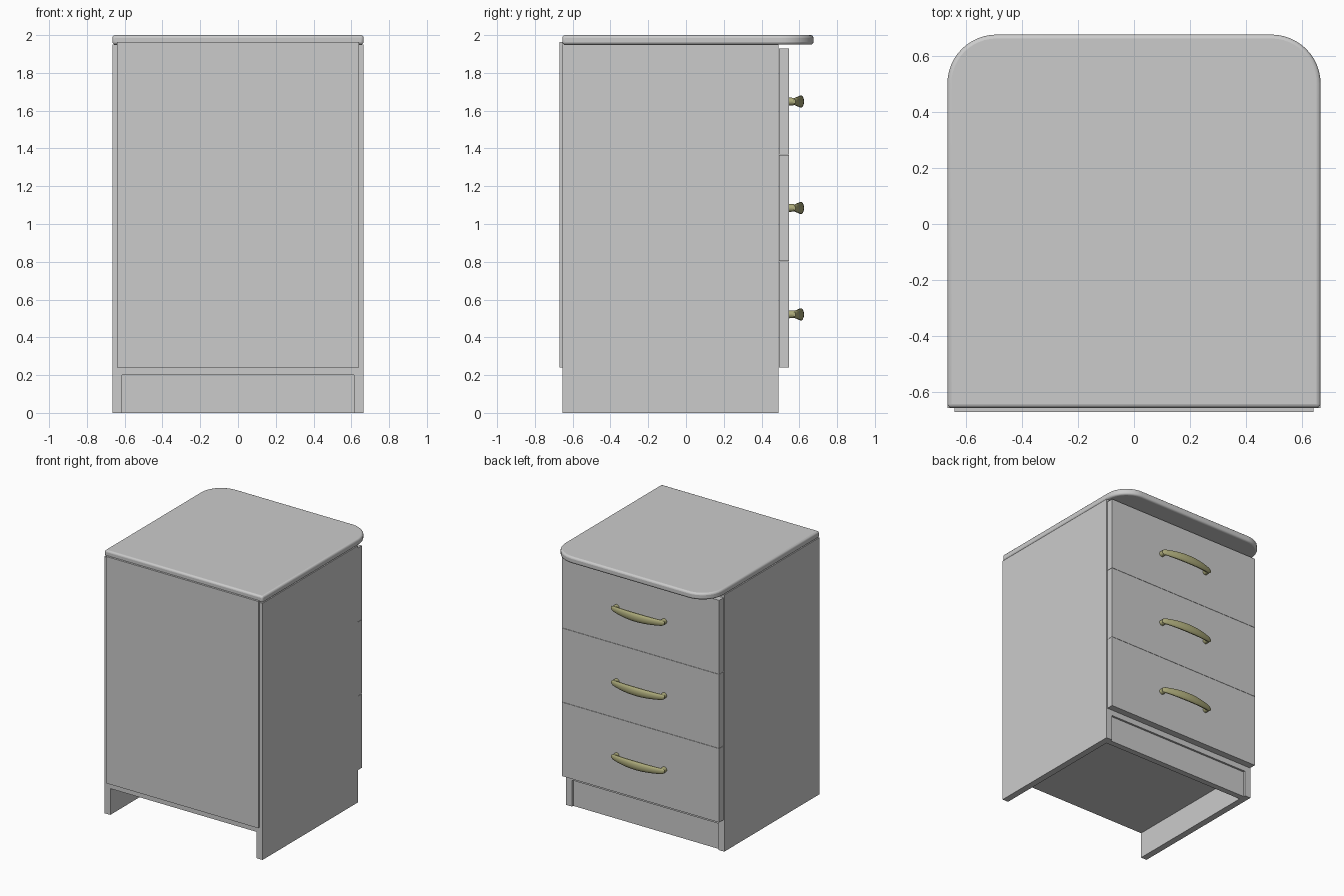
import bpy, bmesh, math
from mathutils import Matrix

old = bpy.data.objects.get("Cube")
if old:
    bpy.data.objects.remove(old, do_unlink=True)


def material(name, colour):
    m = bpy.data.materials.new(name)
    m.use_nodes = True
    m.diffuse_color = (*colour, 1)
    m.node_tree.nodes["Principled BSDF"].inputs["Base Color"].default_value = (*colour, 1)
    return m


GREY = material("light grey", (0.6, 0.6, 0.6))
BRASS = material("pale brass", (0.42, 0.41, 0.2))


def add_object(name, bm, mat):
    mesh = bpy.data.meshes.new(name)
    bmesh.ops.recalc_face_normals(bm, faces=bm.faces)
    bm.to_mesh(mesh)
    bm.free()
    mesh.materials.append(mat)
    ob = bpy.data.objects.new(name, mesh)
    bpy.context.collection.objects.link(ob)
    return ob


def smooth(ob, angle=40):
    bpy.ops.object.select_all(action='DESELECT')
    ob.select_set(True)
    bpy.context.view_layer.objects.active = ob
    bpy.ops.object.shade_smooth_by_angle(angle=math.radians(angle))


def box(name, x, y, z):
    bm = bmesh.new()
    bmesh.ops.create_cube(bm, size=1)
    for v in bm.verts:
        for i, (lo, hi) in enumerate((x, y, z)):
            v.co[i] = hi if v.co[i] > 0 else lo
    return add_object(name, bm, GREY)


# Carcass
W, T, BACK, FRONT = 0.665, 0.05, -0.655, 0.49
IN = W - T
box("right_side", (-W, -IN), (BACK, FRONT), (0, 1.95))
box("left_side", (IN, W), (BACK, FRONT), (0, 1.95))
box("bottom_panel", (-IN, IN), (BACK, FRONT), (0.2, 0.25))
box("plinth", (-IN, IN), (0.43, 0.475), (0, 0.2))
box("back_panel", (-0.64, 0.64), (-0.67, BACK), (0.24, 1.963))

# Worktop with two rounded corners and softened edges
R = 0.175
outline = [(-W, BACK), (W, BACK)]
for side, start in ((1, 0), (-1, 90)):
    for i in range(13):
        a = math.radians(start + i * 7.5)
        outline.append((side * (W - R) + R * math.cos(a), 0.675 - R + R * math.sin(a)))
bm = bmesh.new()
face = bm.faces.new([bm.verts.new((x, y, 1.95)) for x, y in outline])
top = bmesh.ops.extrude_face_region(bm, geom=[face])["geom"]
for v in top:
    if isinstance(v, bmesh.types.BMVert):
        v.co.z = 2.0
worktop = add_object("worktop", bm, GREY)
bevel = worktop.modifiers.new("edge rounding", 'BEVEL')
bevel.width, bevel.segments = 0.014, 3
bevel.limit_method, bevel.angle_limit = 'ANGLE', math.radians(60)
smooth(worktop)


# Bow handle: swept oval bar on two round feet
def handle(name, z):
    bm = bmesh.new()
    rings, steps, sides = [], 24, 14
    for i in range(steps + 1):
        t = 2 * i / steps - 1
        rad = 0.6 + 0.4 * math.cos(t * math.pi / 2)
        if abs(t) == 1:
            rad *= 0.6
        cy = 0.575 + 0.033 * (1 - t * t)
        slope = math.atan2(-0.3 * t, 1)
        ring = []
        for k in range(sides):
            a = 2 * math.pi * k / sides
            out = 0.017 * rad * math.cos(a)
            ring.append(bm.verts.new((0.222 * t - out * math.sin(slope),
                                      cy + out * math.cos(slope),
                                      z + 0.033 * rad * math.sin(a))))
        rings.append(ring)
    for a, b in zip(rings, rings[1:]):
        for k in range(sides):
            n = (k + 1) % sides
            bm.faces.new((a[k], a[n], b[n], b[k]))
    bm.faces.new(rings[0])
    bm.faces.new(rings[-1])
    for x in (-0.2, 0.2):
        bmesh.ops.create_cone(bm, cap_ends=True, segments=16, radius1=0.021, radius2=0.019,
                              depth=0.04, matrix=Matrix.Translation((x, 0.562, z))
                              @ Matrix.Rotation(-math.pi / 2, 4, 'X'))
    smooth(add_object(name, bm, BRASS))


# Three drawers
H = 1.69 / 3
for i, label in enumerate(("bottom", "middle", "top")):
    low = 0.24 + i * H
    box(label + "_drawer_front", (-0.66, 0.66), (0.493, 0.545), (low + 0.001, low + H - 0.001))
    handle(label + "_drawer_handle", low + H / 2)
